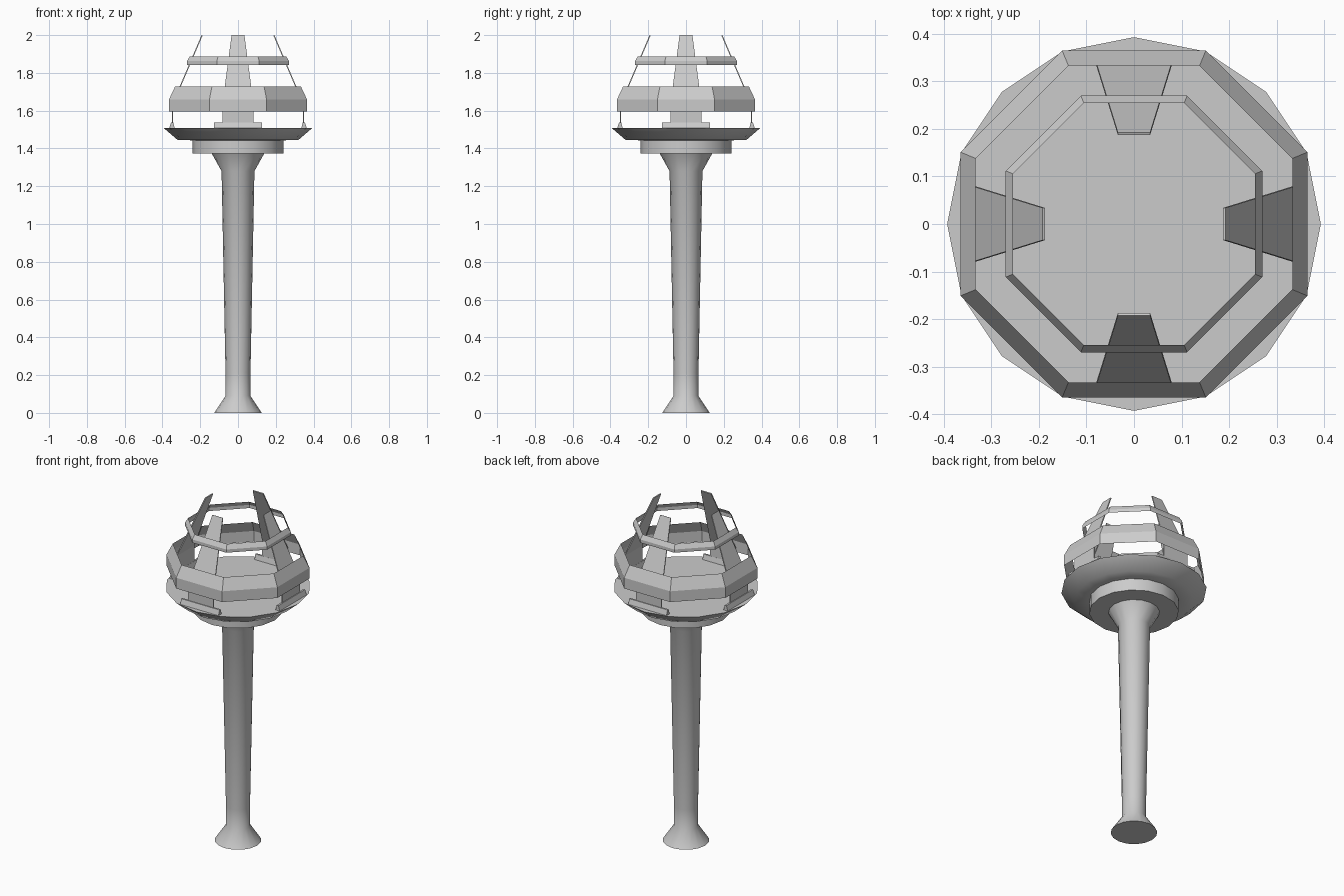
import bpy
from math import sin, cos, pi, radians

if "Cube" in bpy.data.objects:
    bpy.data.objects.remove(bpy.data.objects["Cube"])


def make_object(name, verts, faces):
    mesh = bpy.data.meshes.new(name)
    mesh.from_pydata(verts, [], faces)
    mesh.update()
    obj = bpy.data.objects.new(name, mesh)
    bpy.context.collection.objects.link(obj)
    return obj


def lathe(name, profile, sides, offset=0.0, capped=True, smooth=True):
    """Spin (radius, height) points around z, listed from bottom to top."""
    verts = [(r * cos(2 * pi * j / sides + offset), r * sin(2 * pi * j / sides + offset), z)
             for r, z in profile for j in range(sides)]
    faces = []
    for i in range(len(profile) - 1):
        for j in range(sides):
            a, b = i * sides + j, i * sides + (j + 1) % sides
            faces.append((a, b, b + sides, a + sides))
    if capped:
        last = (len(profile) - 1) * sides
        faces.append(tuple(reversed(range(sides))))
        faces.append(tuple(range(last, last + sides)))
    obj = make_object(name, verts, faces)
    if smooth:
        bpy.ops.object.select_all(action='DESELECT')
        obj.select_set(True)
        bpy.context.view_layer.objects.active = obj
        bpy.ops.object.shade_smooth_by_angle(angle=radians(50))
    return obj


def octagon_band(name, profile):
    """Open eight-sided band; profile gives (apothem, height)."""
    corner = [(a / cos(pi / 8), z) for a, z in profile]
    return lathe(name, corner, 8, pi / 8, capped=False, smooth=False)


# Round tower parts
lathe("shaft", [(0.126, 0.0), (0.066, 0.09), (0.066, 0.21), (0.087, 1.28), (0.14, 1.375)], 16)
lathe("collar", [(0.242, 1.372), (0.242, 1.446)], 16)
lathe("platform", [(0.24, 1.443), (0.32, 1.445), (0.393, 1.508)], 16)

# Octagonal bands of the crown
octagon_band("lower_band", [(0.365, 1.596), (0.365, 1.66), (0.333, 1.728)])
octagon_band("upper_band", [(0.27, 1.843), (0.27, 1.862), (0.255, 1.888)])

# Four tapered struts, each standing on a foot block
strut_rows = [(0.083, 0.349, 1.508), (0.083, 0.351, 1.63), (0.034, 0.193, 2.0)]
for k, side in enumerate(("front", "right", "back", "left")):
    verts = [(s * w, -r, z) for w, r, z in strut_rows for s in (-1, 1)]
    strut = make_object(side + "_strut", verts, [(0, 1, 3, 2), (2, 3, 5, 4)])
    solid = strut.modifiers.new("thickness", 'SOLIDIFY')
    solid.thickness = 0.006
    solid.offset = -1

    section = [(-0.364, 1.507), (-0.354, 1.538), (-0.343, 1.538), (-0.335, 1.507)]
    verts = [(x, y, z) for x in (-0.126, 0.126) for y, z in section]
    faces = [(i, 4 + i, 4 + (i + 1) % 4, (i + 1) % 4) for i in range(4)]
    foot = make_object(side + "_foot", verts, faces + [(0, 1, 2, 3), (7, 6, 5, 4)])

    for part in (strut, foot):
        part.rotation_euler.z = k * pi / 2
